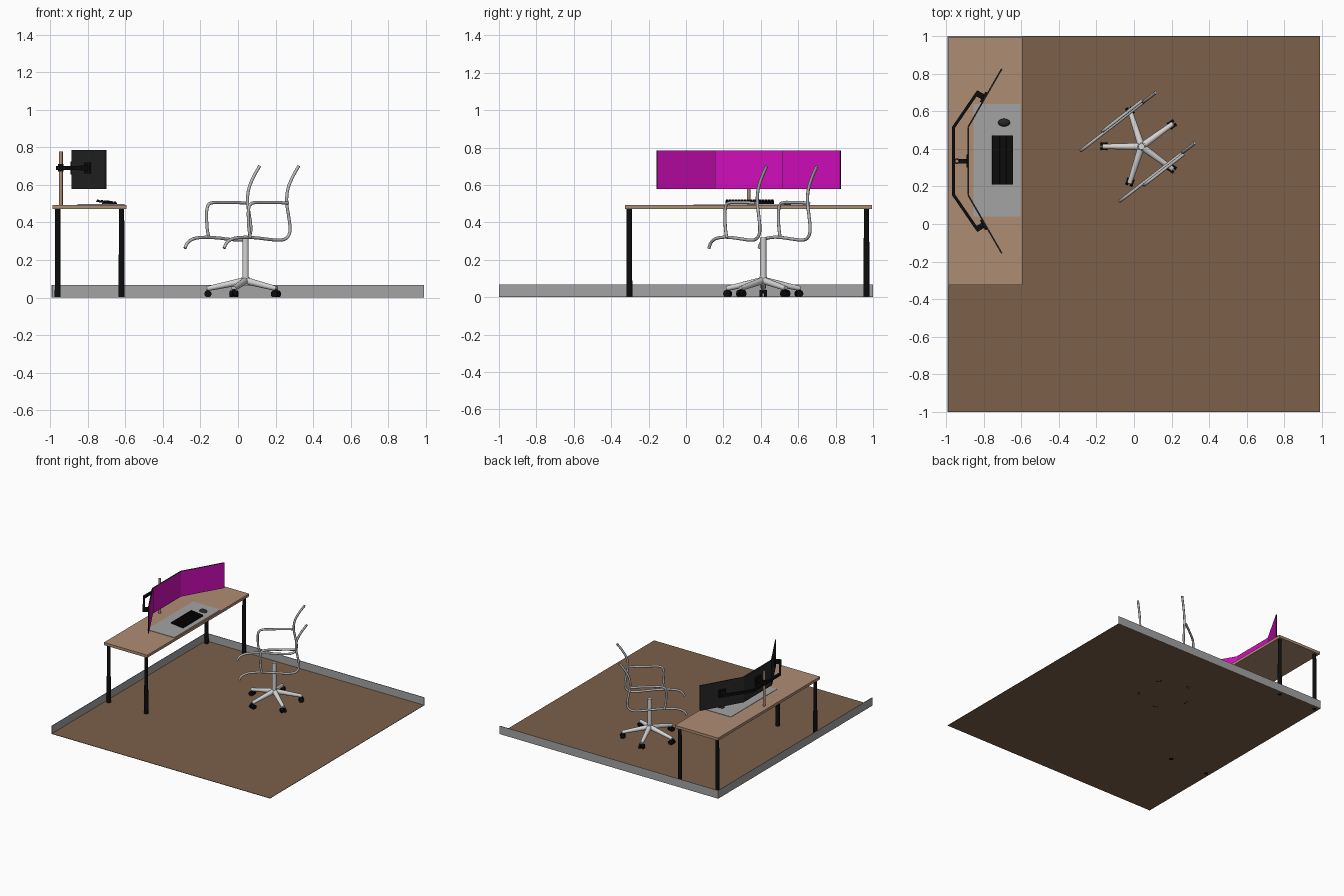
import bpy, bmesh, math
from mathutils import Vector, Matrix

if "Cube" in bpy.data.objects:
    bpy.data.objects.remove(bpy.data.objects["Cube"])


def material(name, *rgb):
    m = bpy.data.materials.new(name)
    m.diffuse_color = (*rgb, 1)
    m.use_nodes = True
    m.node_tree.nodes["Principled BSDF"].inputs["Base Color"].default_value = m.diffuse_color
    return m


FLOOR = material("floor brown", 0.20, 0.115, 0.067)
WOOD = material("desk wood", 0.42, 0.265, 0.175)
GREY = material("mid grey", 0.37, 0.37, 0.37)
BLACK = material("black", 0.004, 0.004, 0.004)
DARK = material("monitor shell", 0.02, 0.02, 0.02)
SCREEN = material("screen magenta", 0.64, 0.004, 0.50)
METAL = material("light metal", 0.66, 0.66, 0.66)
STEEL = material("chair steel", 0.48, 0.48, 0.48)


def finish(name, bm, *mats, smooth=False):
    me = bpy.data.meshes.new(name)
    bm.to_mesh(me)
    bm.free()
    for m in mats:
        me.materials.append(m)
    ob = bpy.data.objects.new(name, me)
    bpy.context.collection.objects.link(ob)
    if smooth:
        bpy.context.view_layer.objects.active = ob
        ob.select_set(True)
        bpy.ops.object.shade_smooth_by_angle(angle=math.radians(40))
        ob.select_set(False)
    return ob


def add_box(bm, x0, x1, y0, y1, z0, z1, mat=Matrix()):
    m = (mat @ Matrix.Translation(((x0 + x1) / 2, (y0 + y1) / 2, (z0 + z1) / 2))
         @ Matrix.Diagonal((x1 - x0, y1 - y0, z1 - z0, 1)))
    bmesh.ops.create_cube(bm, size=1, matrix=m)


def box(name, mat, *dims):
    bm = bmesh.new()
    add_box(bm, *dims)
    return finish(name, bm, mat)


def add_rod(bm, p, q, r1, r2=None, seg=16):
    """Round bar from p to q, optionally tapered."""
    p, q = Vector(p), Vector(q)
    rot = (q - p).to_track_quat('Z', 'Y').to_matrix().to_4x4()
    bmesh.ops.create_cone(bm, cap_ends=True, segments=seg, radius1=r1,
                          radius2=r1 if r2 is None else r2, depth=(q - p).length,
                          matrix=Matrix.Translation((p + q) / 2) @ rot)


def rod(name, mat, *args, **kw):
    bm = bmesh.new()
    add_rod(bm, *args, **kw)
    return finish(name, bm, mat, smooth=True)


def tube(name, mat, points, radius):
    """Smooth bent tube through the given points."""
    cu = bpy.data.curves.new(name, 'CURVE')
    cu.dimensions = '3D'
    cu.bevel_depth, cu.bevel_resolution, cu.resolution_u = radius, 3, 6
    cu.use_fill_caps = True
    sp = cu.splines.new('BEZIER')
    sp.bezier_points.add(len(points) - 1)
    for bp, co in zip(sp.bezier_points, points):
        bp.co = co
        bp.handle_left_type = bp.handle_right_type = 'AUTO'
    cu.materials.append(mat)
    ob = bpy.data.objects.new(name, cu)
    bpy.context.collection.objects.link(ob)
    bpy.context.view_layer.objects.active = ob
    ob.select_set(True)
    bpy.ops.object.convert(target='MESH')
    bpy.ops.object.select_all(action='DESELECT')


# Floor and the two skirting boards
box("floor", FLOOR, -0.99, 0.99, -1, 1, 0.001, 0.004)
box("skirting_left", GREY, -0.992, -0.988, -1, 1, 0, 0.067)
box("skirting_back", GREY, -0.99, 0.99, 0.996, 1, 0, 0.067)

# Desk
box("desk_top", WOOD, -0.988, -0.595, -0.325, 0.995, 0.472, 0.494)
for i, x in enumerate((-0.96, -0.62)):
    for j, y in enumerate((-0.303, 0.965)):
        rod(f"desk_leg_{i}{j}", BLACK, (x, y, 0), (x, y, 0.472), 0.016, 0.014)

# Desk mat, keyboard and mouse
box("desk_mat", GREY, -0.855, -0.605, 0.04, 0.64, 0.494, 0.497)
bm = bmesh.new()
tilt = Matrix.Translation((-0.70, 0.34, 0.507)) @ Matrix.Rotation(math.radians(6), 4, 'Y')
add_box(bm, -0.055, 0.055, -0.13, 0.13, -0.004, 0.004, tilt)
for r in range(6):
    for c in range(16):
        x, y = -0.044 + r * 0.0176, -0.12 + c * 0.016
        add_box(bm, x - 0.007, x + 0.007, y - 0.0065, y + 0.0065, 0.004, 0.009, tilt)
finish("keyboard", bm, BLACK)
bm = bmesh.new()
bmesh.ops.create_uvsphere(bm, u_segments=20, v_segments=12, radius=1,
                          matrix=Matrix.Translation((-0.692, 0.54, 0.498)) @ Matrix.Diagonal((0.032, 0.021, 0.018, 1)))
bmesh.ops.bisect_plane(bm, geom=bm.verts[:] + bm.edges[:] + bm.faces[:], plane_co=(0, 0, 0.497),
                       plane_no=(0, 0, -1), clear_outer=True)
finish("mouse", bm, DARK, smooth=True)

# Three monitors: local +x is the screen side
MID = 0.335
for name, x, y, a in (("centre", -0.88, MID, 0), ("left", -0.792, MID - 0.335, 30), ("right", -0.792, MID + 0.335, -30)):
    bm = bmesh.new()
    place = Matrix.Translation((x, y, 0)) @ Matrix.Rotation(math.radians(a), 4, 'Z')
    add_box(bm, -0.006, 0.002, -0.179, 0.179, 0.578, 0.785, place)
    facing = place.to_3x3() @ Vector((1, 0, 0))
    bm.normal_update()
    front = [f for f in bm.faces if f.normal.dot(facing) > 0.9]
    bmesh.ops.inset_region(bm, faces=front, thickness=0.002)
    for f in front:
        f.material_index = 1
    finish("monitor_" + name, bm, DARK, SCREEN)

# Monitor stand: pole, folded arm and mounts
rod("monitor_pole", WOOD, (-0.943, MID, 0.494), (-0.943, MID, 0.778), 0.01)
rod("pole_collar", BLACK, (-0.943, MID, 0.672), (-0.943, MID, 0.71), 0.015)
bm = bmesh.new()


def add_bar(p, q, w, z0, z1):
    p, q = Vector(p), Vector(q)
    d = q - p
    m = Matrix.Translation((*p, 0)) @ Matrix.Rotation(math.atan2(d.y, d.x), 4, 'Z')
    add_box(bm, 0, d.length, -w / 2, w / 2, z0, z1, m)


add_bar((-0.96, MID - 0.183), (-0.96, MID + 0.183), 0.016, 0.68, 0.70)
add_bar((-0.96, MID), (-0.885, MID), 0.024, 0.68, 0.70)
add_bar((-0.893, MID), (-0.884, MID), 0.07, 0.655, 0.725)
for s in (-1, 1):
    add_bar((-0.962, MID + s * 0.178), (-0.832, MID + s * 0.368), 0.016, 0.68, 0.70)
    add_bar((-0.842, MID + s * 0.364), (-0.795, MID + s * 0.337), 0.03, 0.677, 0.703)
    add_bar((-0.806, MID + s * 0.343), (-0.797, MID + s * 0.338), 0.06, 0.66, 0.72)
finish("monitor_arm", bm, BLACK)

# Chair base: column, five spokes and casters
C = Vector((0.04, 0.413, 0))
rod("chair_column", METAL, C + Vector((0, 0, 0.09)), C + Vector((0, 0, 0.32)), 0.017, seg=24)
rod("chair_hub", METAL, C + Vector((0, 0, 0.065)), C + Vector((0, 0, 0.11)), 0.026, 0.02, seg=24)
for k in range(5):
    a = math.radians(180 + 72 * k)
    d, t = Vector((math.cos(a), math.sin(a), 0)), Vector((-math.sin(a), math.cos(a), 0))
    rod(f"chair_spoke_{k}", METAL, C + d * 0.01 + Vector((0, 0, 0.088)),
        C + d * 0.205 + Vector((0, 0, 0.047)), 0.019, 0.013)
    bm = bmesh.new()
    hub = C + d * 0.2 + Vector((0, 0, 0.019))
    for s in (-1, 1):
        add_rod(bm, hub + t * s * 0.005, hub + t * s * 0.02, 0.019, seg=20)
    add_rod(bm, hub, hub + Vector((0, 0, 0.026)), 0.008)
    finish(f"caster_{k}", bm, BLACK, smooth=True)

# Chair side frames: (u along the seat, z) profiles, mirrored to both sides
U, V, O = Vector((0.79, 0.613, 0)), Vector((0.613, -0.79, 0)), Vector((0.027, 0.416, 0))
RAIL = [(-0.26, 0.262), (-0.245, 0.288), (-0.215, 0.308), (-0.16, 0.319), (-0.05, 0.318), (0.04, 0.31),
        (0.11, 0.306), (0.155, 0.313), (0.178, 0.335), (0.184, 0.37), (0.174, 0.44), (0.163, 0.50),
        (0.168, 0.57), (0.195, 0.63), (0.243, 0.70)]
ARM = [(-0.09, 0.317), (-0.10, 0.36), (-0.105, 0.42), (-0.102, 0.475), (-0.092, 0.495), (-0.07, 0.504),
       (0.0, 0.506), (0.08, 0.506), (0.162, 0.503)]
for side, s in (("left", -1), ("right", 1)):
    for part, prof, off in (("seat_rail", RAIL, 0.170), ("armrest", ARM, 0.181)):
        tube(f"{part}_{side}", STEEL, [O + U * u + V * s * off + Vector((0, 0, z)) for u, z in prof], 0.0085)
